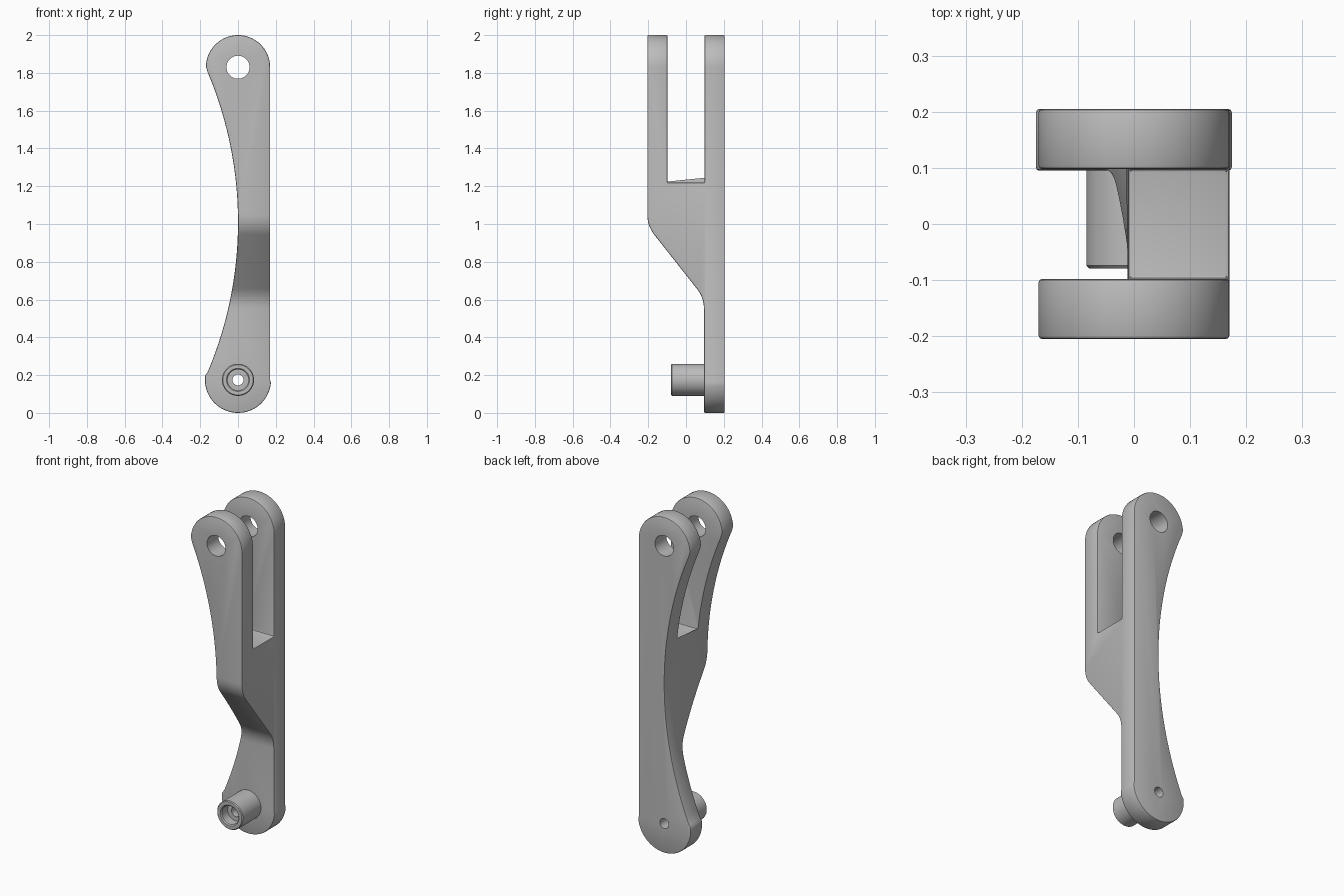
import bpy, bmesh
from math import sin, cos, pi, radians, sqrt
from mathutils import Vector, Matrix

cube = bpy.data.objects.get("Cube")
if cube:
    bpy.data.objects.remove(cube)

grey = bpy.data.materials.new("satin grey")
grey.use_nodes = True
colour = (0.5, 0.5, 0.5, 1)
grey.diffuse_color = colour
grey.node_tree.nodes["Principled BSDF"].inputs["Base Color"].default_value = colour

END_R, TOP_Z, PIN_Z = 0.17, 1.83, 0.175


def finish(bm, name):
    bmesh.ops.recalc_face_normals(bm, faces=bm.faces)
    mesh = bpy.data.meshes.new(name)
    bm.to_mesh(mesh)
    bm.free()
    mesh.materials.append(grey)
    obj = bpy.data.objects.new(name, mesh)
    bpy.context.collection.objects.link(obj)
    return obj


def prism(name, points, direction):
    bm = bmesh.new()
    face = bm.faces.new([bm.verts.new(p) for p in points])
    out = bmesh.ops.extrude_face_region(bm, geom=[face])["geom"]
    verts = [v for v in out if isinstance(v, bmesh.types.BMVert)]
    bmesh.ops.translate(bm, verts=verts, vec=direction)
    return finish(bm, name)


def arc(cx, cz, r, start, end, steps):
    angles = [radians(start + (end - start) * i / steps) for i in range(steps + 1)]
    return [(cx + r * cos(a), cz + r * sin(a)) for a in angles]


def fillet(corner, before, after, reach, steps=8):
    # Quadratic blend between the two sides of a corner
    c = Vector(corner)
    a = c + (Vector(before) - c).normalized() * reach
    b = c + (Vector(after) - c).normalized() * reach
    ts = [i / steps for i in range(steps + 1)]
    return [tuple(a * (1 - t) ** 2 + c * 2 * t * (1 - t) + b * t * t) for t in ts]


def boolean(obj, cutter, operation):
    mod = obj.modifiers.new(operation.lower(), "BOOLEAN")
    mod.object, mod.operation, mod.solver = cutter, operation, "EXACT"
    cutter.hide_render = True


def apply_all(obj):
    bpy.ops.object.select_all(action="DESELECT")
    obj.select_set(True)
    bpy.context.view_layer.objects.active = obj
    for mod in list(obj.modifiers):
        bpy.ops.object.modifier_apply(modifier=mod.name)
    bpy.ops.object.shade_smooth_by_angle(angle=radians(32))


# Front outline: rounded ends, straight left side, hollowed right side
waist_r, mid_z = 2.04, 1.01
outline = arc(0, TOP_Z, END_R, 0, 178, 36)
outline += arc(-waist_r, mid_z, waist_r, 23, -23, 40)
outline += arc(0, PIN_Z, 0.175, 172, 360, 36)[:-1]
outline += [(END_R, PIN_Z)]
body = prism("link_body", [(x, -0.4, z) for x, z in outline], (0, 0.8, 0))

# Side outline: two fork arms, sloped throat, single lower arm
upper, lower = (-0.205, 0.99), (0.095, 0.61)
side = [(0.205, -0.1), (0.205, 2.1), (0.098, 2.1), (0.098, 1.22),
        (-0.098, 1.22), (-0.098, 2.1), (-0.205, 2.1)]
side += fillet(upper, (-0.205, 2), lower, 0.06)
side += fillet(lower, upper, (0.095, 0), 0.06)
side += [(0.095, -0.1)]
side_form = prism("side_form", [(-0.4, y, z) for y, z in side], (0.8, 0, 0))
boolean(body, side_form, "INTERSECT")

# Softened outer edges
bevel = body.modifiers.new("soft_edges", "BEVEL")
bevel.width, bevel.segments = 0.006, 2
bevel.limit_method, bevel.angle_limit = "ANGLE", radians(50)
bevel.use_clamp_overlap = False

# Fork pin hole and small lower hole
cutters = [side_form]
for name, radius, z in (("fork_hole", 0.061, TOP_Z), ("lower_hole", 0.029, PIN_Z)):
    ring = arc(0, z, radius, 0, 360, 40)[:-1]
    hole = prism(name, [(x, -0.5, zz) for x, zz in ring], (0, 1, 0))
    boolean(body, hole, "DIFFERENCE")
    cutters.append(hole)
apply_all(body)
for cutter in cutters:
    bpy.data.objects.remove(cutter)

# Hollow boss turned from its section
section = [(0.029, 0.1), (0.029, -0.02), (0.055, -0.02), (0.055, -0.073), (0.061, -0.079),
           (0.08, -0.079), (0.085, -0.074), (0.085, 0.1)]
bm = bmesh.new()
verts = [bm.verts.new((r, y, PIN_Z)) for r, y in section]
edges = [bm.edges.new((verts[i], verts[i - 1])) for i in range(len(verts))]
bmesh.ops.spin(bm, geom=verts + edges, cent=(0, 0, PIN_Z), axis=(0, 1, 0),
               angle=2 * pi, steps=48, use_merge=True)
bmesh.ops.remove_doubles(bm, verts=bm.verts, dist=0.0001)
apply_all(finish(bm, "pin_boss"))
